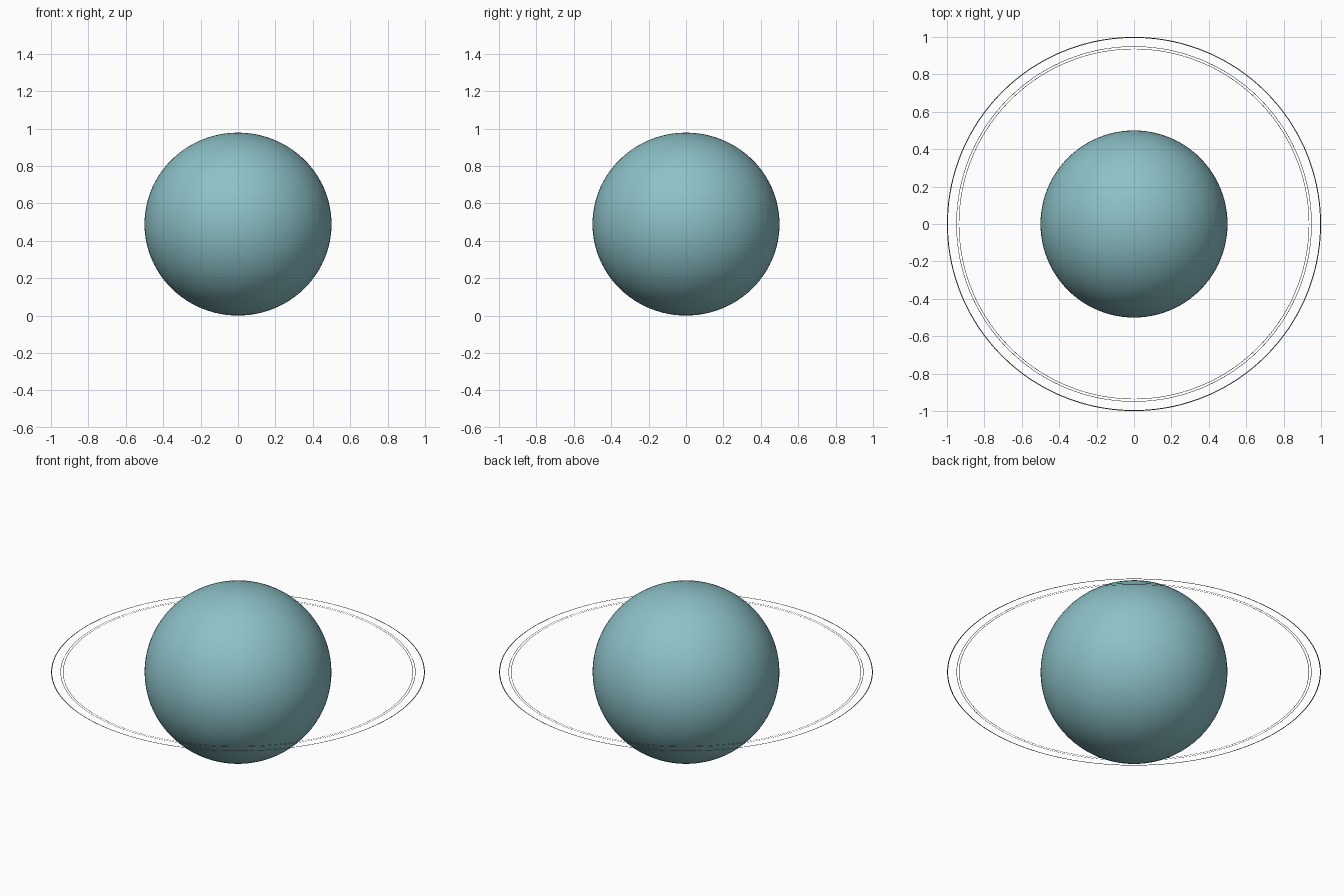
import bpy, bmesh, math

if "Cube" in bpy.data.objects:
    bpy.data.objects.remove(bpy.data.objects["Cube"])

CENTER_Z = 0.489


def material(name, color):
    m = bpy.data.materials.new(name)
    m.diffuse_color = (*color, 1.0)
    m.use_nodes = True
    m.node_tree.nodes["Principled BSDF"].inputs["Base Color"].default_value = m.diffuse_color
    return m


teal = material("pale_teal", (0.26, 0.53, 0.57))
grey = material("ring_grey", (0.15, 0.15, 0.15))

# Slightly flattened planet body
bpy.ops.mesh.primitive_uv_sphere_add(segments=96, ring_count=48, radius=1,
                                     location=(0, 0, CENTER_Z))
planet = bpy.context.object
planet.name = "planet"
planet.scale = (0.5, 0.5, 0.489)
bpy.ops.object.transform_apply(location=False, rotation=False, scale=True)
bpy.ops.object.shade_smooth()
planet.data.materials.append(teal)


# Flat annulus around the equator
def ring(name, inner, outer, sides=256):
    bm = bmesh.new()
    loops = []
    for r in (inner, outer):
        loops.append([bm.verts.new((r * math.cos(2 * math.pi * i / sides),
                                    r * math.sin(2 * math.pi * i / sides), 0))
                      for i in range(sides)])
    a, b = loops
    for i in range(sides):
        j = (i + 1) % sides
        bm.faces.new((a[i], b[i], b[j], a[j]))
    mesh = bpy.data.meshes.new(name)
    bm.to_mesh(mesh)
    bm.free()
    mesh.materials.append(grey)
    obj = bpy.data.objects.new(name, mesh)
    obj.location.z = CENTER_Z
    bpy.context.collection.objects.link(obj)


# Bold outer ring and two hairline inner rings
ring("outer_ring", 0.995, 1.0)
ring("middle_ring", 0.9475, 0.950)
ring("inner_ring", 0.9345, 0.937)
